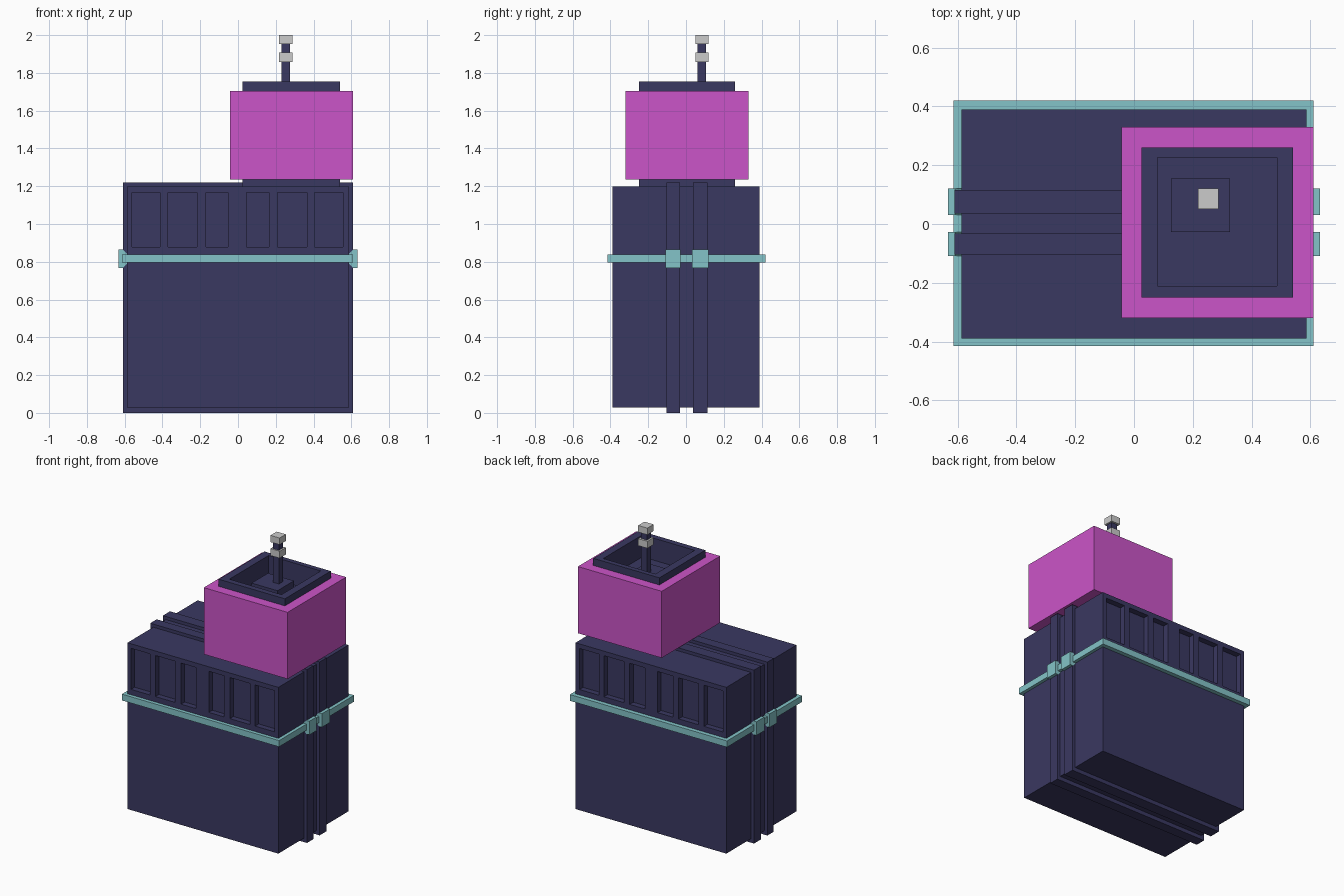
import bpy, bmesh

if "Cube" in bpy.data.objects:
    bpy.data.objects.remove(bpy.data.objects["Cube"])


def material(name, rgb):
    m = bpy.data.materials.new(name)
    m.diffuse_color = (*rgb, 1)
    m.use_nodes = True
    m.node_tree.nodes["Principled BSDF"].inputs["Base Color"].default_value = m.diffuse_color
    return m


NAVY = material("navy", (0.042, 0.04, 0.12))
TEAL = material("teal", (0.23, 0.55, 0.58))
MAGENTA = material("magenta", (0.6, 0.09, 0.58))


def boxes(name, extents, mat=None):
    """One object made of axis-aligned boxes (x0, x1, y0, y1, z0, z1)."""
    bm = bmesh.new()
    for e in extents:
        for v in bmesh.ops.create_cube(bm, size=1)["verts"]:
            v.co = [e[2 * i] if v.co[i] < 0 else e[2 * i + 1] for i in range(3)]
    return finish(bm, name, mat)


def prism(name, profile, y0, y1, mat):
    """Extrude an x-z profile along y."""
    bm = bmesh.new()
    face = bm.faces.new([bm.verts.new((x, y0, z)) for x, z in profile])
    ext = bmesh.ops.extrude_face_region(bm, geom=[face])
    for v in ext["geom"]:
        if isinstance(v, bmesh.types.BMVert):
            v.co.y = y1
    return finish(bm, name, mat)


def finish(bm, name, mat):
    bmesh.ops.recalc_face_normals(bm, faces=bm.faces)
    me = bpy.data.meshes.new(name)
    bm.to_mesh(me)
    bm.free()
    if mat:
        me.materials.append(mat)
    ob = bpy.data.objects.new(name, me)
    bpy.context.collection.objects.link(ob)
    return ob


def carve(ob, extents):
    """Cut boxes out of an object and discard the cutter."""
    cutter = boxes("cutter", extents, NAVY)
    cutter.hide_render = True
    mod = ob.modifiers.new("carve", 'BOOLEAN')
    mod.operation, mod.solver, mod.object = 'DIFFERENCE', 'EXACT', cutter
    bpy.context.view_layer.objects.active = ob
    bpy.ops.object.modifier_apply(modifier=mod.name)
    bpy.data.objects.remove(cutter)


# Body with recessed panels on front and back
body = boxes("body", [(-0.587, 0.587, -0.39, 0.39, 0.028, 1.198)], NAVY)
spans = [(-0.56, -0.413), (-0.37, -0.216), (-0.17, -0.052),
         (0.046, 0.165), (0.21, 0.365), (0.406, 0.556)]
carve(body, [(a, b, *y, 0.877, 1.166)
             for a, b in spans for y in ((-0.5, -0.35), (0.35, 0.5))])

# Straps wrapping over the body, with a buckle on each end
buckle = [(0.585, 0.793), (0.608, 0.768), (0.632, 0.768),
          (0.632, 0.864), (0.608, 0.864), (0.585, 0.84)]
for n, (y0, y1) in enumerate([(-0.104, -0.033), (0.036, 0.115)]):
    strap = boxes(f"strap_{n}", [(-0.61, 0.61, y0, y1, 0, 1.22)], NAVY)
    carve(strap, [(-0.58, 0.58, y0 - 0.1, y1 + 0.1, 0.035, 1.19)])
    for side, s in (("left", -1), ("right", 1)):
        prism(f"buckle_{side}_{n}", [(s * x, z) for x, z in buckle],
              y0 - 0.005, y1 + 0.005, TEAL)

# Belt around the middle
belt = boxes("belt", [(-0.613, 0.61, -0.415, 0.42, 0.795, 0.839)], TEAL)
carve(belt, [(-0.58, 0.58, -0.385, 0.385, 0.7, 0.9)])

# Navy tub inside a magenta sleeve
tub = boxes("tub", [(0.025, 0.54, -0.25, 0.26, 1.19, 1.755)], NAVY)
carve(tub, [(0.08, 0.486, -0.21, 0.226, 1.6, 1.9)])
sleeve = boxes("sleeve", [(-0.042, 0.61, -0.32, 0.33, 1.236, 1.705)], MAGENTA)
carve(sleeve, [(0.03, 0.535, -0.245, 0.255, 1.1, 1.8)])

# Post on its pedestal, with two grey collars
boxes("pedestal", [(0.125, 0.327, -0.028, 0.155, 1.59, 1.67)], NAVY)
boxes("post", [(0.23, 0.276, 0.06, 0.106, 1.66, 1.97)], NAVY)
for n, (z0, z1) in enumerate([(1.858, 1.907), (1.953, 2.0)]):
    boxes(f"collar_{n}", [(0.217, 0.288, 0.051, 0.12, z0, z1)])
